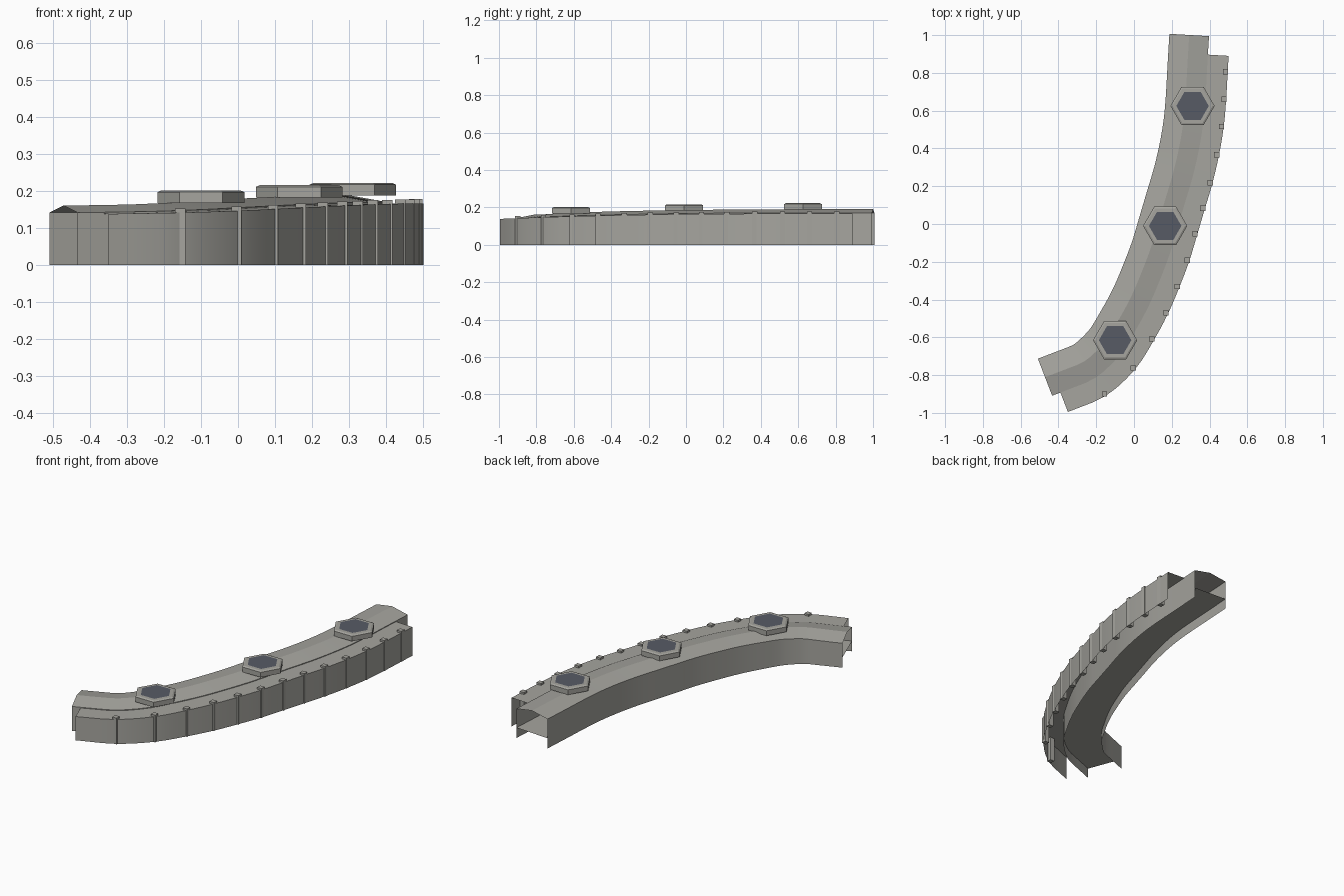
import bpy, math
from mathutils import Vector

cube = bpy.data.objects.get("Cube")
if cube:
    bpy.data.objects.remove(cube, do_unlink=True)


def material(name, rgb):
    m = bpy.data.materials.new(name)
    m.use_nodes = True
    m.diffuse_color = (*rgb, 1)
    m.node_tree.nodes["Principled BSDF"].inputs["Base Color"].default_value = (*rgb, 1)
    return m


STONE = material("warm grey", (0.38, 0.375, 0.345))
DARK = material("slate blue grey", (0.095, 0.105, 0.13))


def add_object(name, verts, faces, mat, smooth=False):
    mesh = bpy.data.meshes.new(name)
    mesh.from_pydata(verts, [], faces)
    mesh.materials.append(mat)
    obj = bpy.data.objects.new(name, mesh)
    bpy.context.collection.objects.link(obj)
    if smooth:
        bpy.ops.object.select_all(action="DESELECT")
        obj.select_set(True)
        bpy.context.view_layer.objects.active = obj
        bpy.ops.object.shade_smooth_by_angle(angle=math.radians(14))
    return obj


# Outer edge of the wall; a post stands at each inner point
EDGE = [Vector(p) for p in (
    (-0.35, -0.995), (-0.15, -0.91), (0.005, -0.77), (0.105, -0.615),
    (0.18, -0.475), (0.24, -0.335), (0.293, -0.195), (0.335, -0.055),
    (0.375, 0.08), (0.415, 0.215), (0.45, 0.365), (0.475, 0.515),
    (0.488, 0.66), (0.496, 0.805), (0.501, 0.89))]
SUB = 3


def smooth_path(points):
    """Points along a Catmull-Rom curve through the given points."""
    p = [2 * points[0] - points[1], *points, 2 * points[-1] - points[-2]]
    path = []
    for a, b, c, d in zip(p, p[1:], p[2:], p[3:]):
        for i in range(SUB):
            t = i / SUB
            path.append(0.5 * (2 * b + (c - a) * t + (2 * a - 5 * b + 4 * c - d) * t * t
                               + (3 * b - a - 3 * c + d) * t ** 3))
    return path + [points[-1]]


def inward(path, i):
    d = (path[min(i + 1, len(path) - 1)] - path[max(i - 1, 0)]).normalized()
    return Vector((-d.y, d.x))


def edge_height(y):
    t = min(max((y + 1) / 2, 0), 1)
    return 0.171 - 0.029 * (1 - t) ** 3


def sweep(name, path, section):
    """section(top) gives (distance inward, z) points of an open profile."""
    verts, faces = [], []
    for i, p in enumerate(path):
        ring = section(edge_height(p.y))
        n = inward(path, i)
        verts += [(*(p + n * off), z) for off, z in ring]
    k = len(ring)
    for i in range(len(path) - 1):
        for j in range(k - 1):
            a = i * k + j
            faces.append((a, a + k, a + k + 1, a + 1))
    return add_object(name, verts, faces, STONE, True)


path = smooth_path(EDGE)
first = (path[0] - path[1]).normalized()
last = (path[-1] - path[-2]).normalized()
long_path = [path[0] + first * 0.047, *path, path[-1] + last * 0.098]

STEP, WIDTH, FLOOR = 0.11, 0.32, 0.06
RIDGE = (STEP + WIDTH) / 2

# Walkway shell with ridged top, its floor, and the lower outer ledge
sweep("walkway_shell", long_path, lambda h: [
    (STEP, 0), (STEP, h), (RIDGE, h + 0.019), (WIDTH, h), (WIDTH, 0)])
sweep("walkway_floor", long_path, lambda h: [(STEP, FLOOR), (WIDTH, FLOOR)])
sweep("outer_ledge", path, lambda h: [(0, 0), (0, h - 0.004), (STEP, h - 0.004)])

# Square posts along the outer wall
for number, p in enumerate(EDGE[1:-1], 1):
    c = p + inward(path, number * SUB) * 0.012
    top = edge_height(p.y) + 0.007
    s = 0.014
    corners = [(-s, -s), (s, -s), (s, s), (-s, s)]
    verts = [(c.x + dx, c.y + dy, z) for z in (0, top) for dx, dy in corners]
    faces = [(3, 2, 1, 0), (4, 5, 6, 7)]
    faces += [(i, (i + 1) % 4, (i + 1) % 4 + 4, i + 4) for i in range(4)]
    add_object(f"post_{number}", verts, faces, STONE)


def hexagon(x, y, z, r):
    return [(x + r * math.cos(i * math.pi / 3), y + r * math.sin(i * math.pi / 3), z)
            for i in range(6)]


# Hexagonal pads with chamfered rims and dark centres
for number, (x, y, top) in enumerate(((-0.1, -0.615, 0.202), (0.165, -0.01, 0.216),
                                     (0.31, 0.625, 0.222)), 1):
    verts = (hexagon(x, y, top - 0.034, 0.117) + hexagon(x, y, top - 0.005, 0.117)
             + hexagon(x, y, top, 0.106))
    faces = [tuple(range(5, -1, -1)), tuple(range(12, 18))]
    for k in (0, 6):
        faces += [(k + i, k + (i + 1) % 6, k + (i + 1) % 6 + 6, k + i + 6) for i in range(6)]
    add_object(f"pad_{number}", verts, faces, STONE)
    add_object(f"pad_centre_{number}", hexagon(x, y, top + 0.001, 0.086),
               [tuple(range(6))], DARK)
